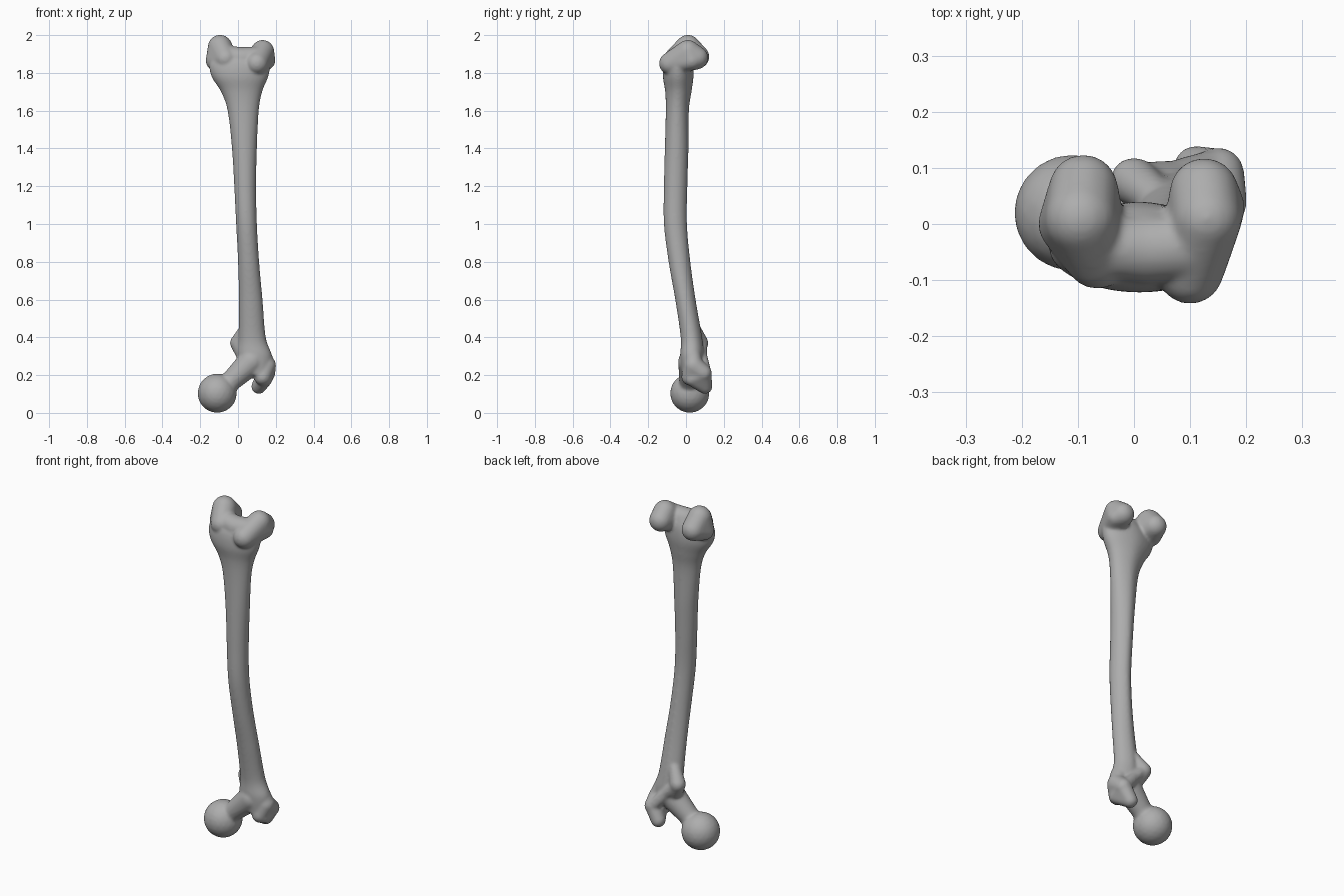
import bpy, bmesh, math
from mathutils import Vector

cube = bpy.data.objects.get("Cube")
if cube:
    bpy.data.objects.remove(cube, do_unlink=True)

bone_grey = bpy.data.materials.new("bone grey")
bone_grey.use_nodes = True
GREY = (0.42, 0.42, 0.42, 1)
bone_grey.diffuse_color = GREY
bone_grey.node_tree.nodes["Principled BSDF"].inputs["Base Color"].default_value = GREY

bm = bmesh.new()


def blob(*balls):
    """Closed convex lump wrapped around balls given as (x, y, z, radius)."""
    part = bmesh.new()
    for x, y, z, r in balls:
        made = bmesh.ops.create_icosphere(part, subdivisions=3, radius=r)
        bmesh.ops.translate(part, verts=made["verts"], vec=(x, y, z))
    points = [v.co.copy() for v in part.verts]
    part.free()
    verts = [bm.verts.new(p) for p in points]
    hull = bmesh.ops.convex_hull(bm, input=verts)
    unused = set(hull["geom_interior"]) | set(hull["geom_unused"])
    bmesh.ops.delete(bm, geom=[g for g in unused if isinstance(g, bmesh.types.BMVert)],
                     context="VERTS")


def chain(*balls):
    for a, b in zip(balls, balls[1:]):
        blob(a, b)


def spline(keys, steps):
    """Catmull-Rom interpolation through the rows of keys."""
    rows = [Vector(k) for k in keys]
    rows = [rows[0]] + rows + [rows[-1]]
    out = []
    for a, b, c, d in zip(rows, rows[1:], rows[2:], rows[3:]):
        for i in range(steps):
            t = i / steps
            out.append(0.5 * (2 * b + (c - a) * t + (2 * a - 5 * b + 4 * c - d) * t * t
                              + (3 * b - a - 3 * c + d) * t ** 3))
    return out + [rows[-1]]


def loft(keys, sides=40):
    """Oval tube from rows of (z, left, right, front, back) with a slight back ridge."""
    rings = []
    for z, x0, x1, y0, y1 in spline(keys, 6):
        ring = []
        for i in range(sides):
            a = math.tau * i / sides
            ridge = 1 + 0.06 * max(0, math.sin(a)) ** 12
            ring.append(bm.verts.new(((x0 + x1) / 2 + (x1 - x0) / 2 * math.cos(a),
                                      (y0 + y1) / 2 + (y1 - y0) / 2 * math.sin(a) * ridge, z)))
        rings.append(ring)
    for low, high in zip(rings, rings[1:]):
        for i in range(sides):
            j = (i + 1) % sides
            bm.faces.new((low[i], low[j], high[j], high[i]))
    bm.faces.new(rings[0][::-1])
    bm.faces.new(rings[-1])


# Shaft, flaring towards both ends
loft([(0.20, 0.04, 0.17, -0.02, 0.07),
      (0.30, 0.00, 0.18, -0.03, 0.09),
      (0.40, 0.005, 0.147, -0.028, 0.082),
      (0.60, 0.005, 0.13, -0.057, 0.048),
      (0.80, 0.00, 0.112, -0.092, 0.02),
      (1.00, -0.01, 0.10, -0.117, 0.002),
      (1.20, -0.02, 0.096, -0.117, 0.004),
      (1.40, -0.032, 0.10, -0.112, 0.01),
      (1.60, -0.055, 0.11, -0.107, 0.012),
      (1.70, -0.09, 0.128, -0.11, 0.025),
      (1.78, -0.14, 0.16, -0.122, 0.035),
      (1.85, -0.15, 0.17, -0.115, 0.03),
      (1.90, -0.11, 0.14, -0.09, 0.01)])

# Ball head and neck
blob((-0.11, 0.02, 0.104, 0.104))
chain((-0.10, 0.02, 0.11, 0.06), (-0.03, 0.02, 0.175, 0.056), (0.07, 0.03, 0.27, 0.072))

# Large outer knob beside the neck
blob((0.15, 0.04, 0.25, 0.052), (0.15, 0.09, 0.21, 0.047), (0.13, 0.02, 0.19, 0.045))
blob((0.15, 0.09, 0.21, 0.045), (0.11, 0.10, 0.14, 0.04), (0.145, 0.03, 0.18, 0.038))
blob((0.15, 0.04, 0.25, 0.05), (0.11, 0.03, 0.38, 0.035))

# Small inner knob and the crest joining the two
blob((0.0, 0.076, 0.37, 0.043), (0.04, 0.05, 0.30, 0.045), (0.055, 0.035, 0.47, 0.03))
chain((0.14, 0.10, 0.22, 0.033), (0.07, 0.08, 0.30, 0.033), (0.0, 0.076, 0.37, 0.035))

# Rounded knee lobes, right then left
blob((-0.09, 0.062, 1.885, 0.062), (-0.095, 0.01, 1.937, 0.065),
     (-0.065, -0.056, 1.875, 0.06), (-0.115, 0.0, 1.865, 0.056))
blob((0.125, 0.056, 1.88, 0.062), (0.13, 0.01, 1.913, 0.062),
     (0.10, -0.083, 1.85, 0.06), (0.148, 0.03, 1.865, 0.05))

# Saddle between the lobes
chain((-0.07, -0.04, 1.89, 0.055), (0.02, -0.045, 1.875, 0.062), (0.10, -0.04, 1.88, 0.06))

# Fuse everything into one smooth body
bmesh.ops.recalc_face_normals(bm, faces=bm.faces)
mesh = bpy.data.meshes.new("thigh_bone")
bm.to_mesh(mesh)
bm.free()
mesh.materials.append(bone_grey)
bone = bpy.data.objects.new("thigh_bone", mesh)
bpy.context.scene.collection.objects.link(bone)
for poly in mesh.polygons:
    poly.use_smooth = True

fuse = bone.modifiers.new("fuse", "REMESH")
fuse.mode = "VOXEL"
fuse.voxel_size = 0.007
fuse.use_smooth_shade = True
soften = bone.modifiers.new("soften", "SMOOTH")
soften.factor = 0.5
soften.iterations = 10
